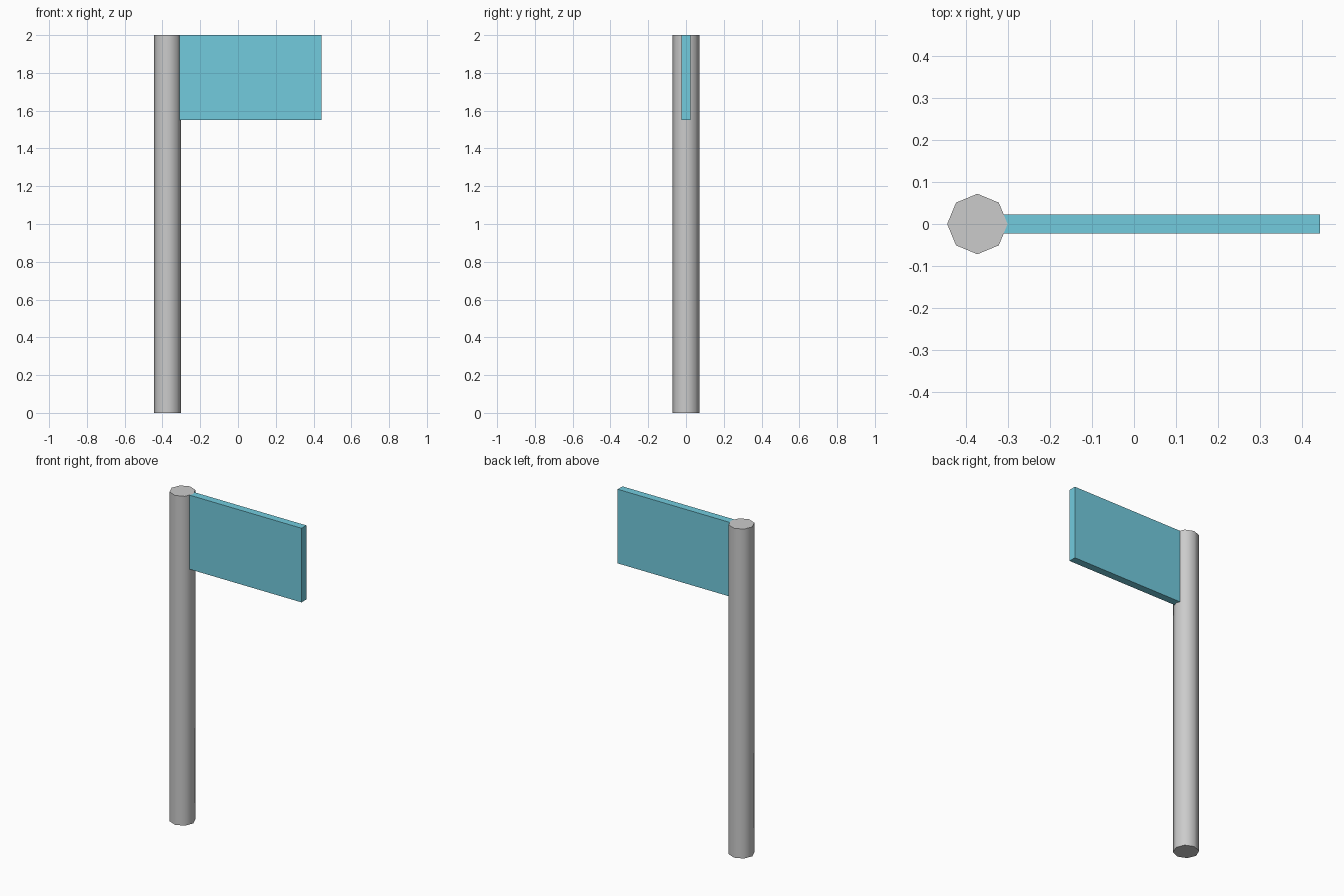
import bpy
import math

if "Cube" in bpy.data.objects:
    bpy.data.objects.remove(bpy.data.objects["Cube"])


def colour(obj, name, rgba):
    mat = bpy.data.materials.new(name)
    mat.diffuse_color = rgba
    mat.use_nodes = True
    mat.node_tree.nodes["Principled BSDF"].inputs["Base Color"].default_value = mat.diffuse_color
    obj.data.materials.append(mat)


# Pole: eight-sided, corners on the axes, smooth sides and sharp caps
RADIUS, POLE_X = 0.072, -0.373
bpy.ops.mesh.primitive_cylinder_add(vertices=8, radius=RADIUS, depth=2,
                                    location=(POLE_X, 0, 1))
pole = bpy.context.object
pole.name = "pole"
bpy.ops.object.shade_smooth_by_angle(angle=math.radians(60))

# Flag: thin flat panel, meeting the pole at its top
X0, X1, Z0, Z1, THICK = -0.311, 0.443, 1.55, 2.0, 0.046
bpy.ops.mesh.primitive_cube_add(size=1, location=((X0 + X1) / 2, 0, (Z0 + Z1) / 2))
flag = bpy.context.object
flag.name = "flag"
flag.scale = (X1 - X0, THICK, Z1 - Z0)
bpy.ops.object.transform_apply(location=False, rotation=False, scale=True)
colour(flag, "flag_blue", (0.17, 0.6, 0.73, 1))
